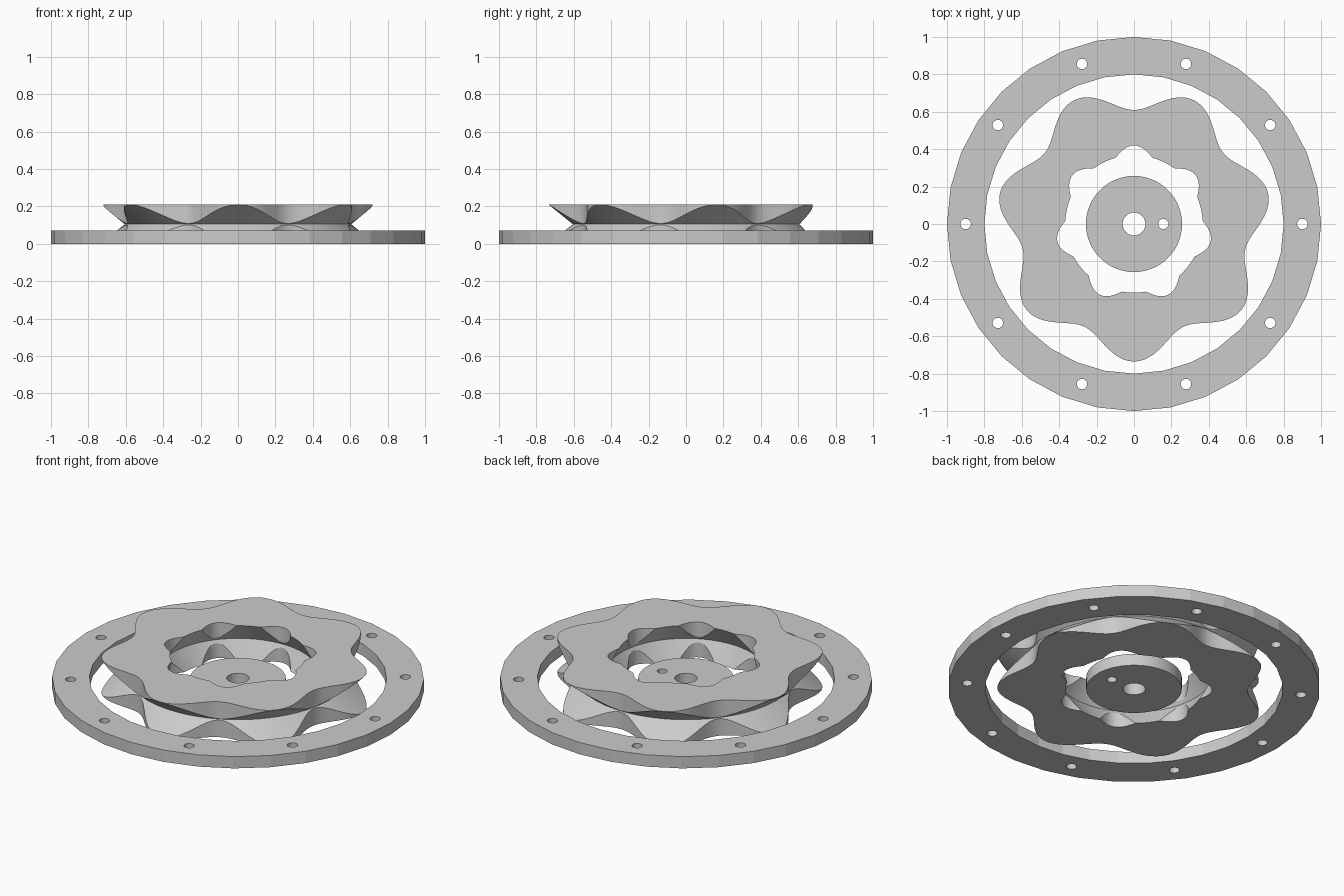
import bpy, bmesh
from math import sin, cos, pi, radians

cube = bpy.data.objects.get("Cube")
if cube:
    bpy.data.objects.remove(cube, do_unlink=True)

GREY = (0.6, 0.6, 0.6, 1)
metal = bpy.data.materials.new("plain grey")
metal.use_nodes = True
metal.diffuse_color = GREY
metal.node_tree.nodes["Principled BSDF"].inputs["Base Color"].default_value = GREY

PLATE = 0.07      # thickness of the flat parts
HEIGHT = 0.21     # height of the lobed gear
LOBES = 7
STEPS = 336


def finish(obj):
    bpy.ops.object.select_all(action='DESELECT')
    bpy.context.view_layer.objects.active = obj
    obj.select_set(True)
    if obj.type == 'CURVE':
        bpy.ops.object.convert(target='MESH')
        obj = bpy.context.object
    obj.data.materials.clear()
    obj.data.materials.append(metal)
    bpy.ops.object.shade_smooth_by_angle(angle=radians(10))


def plate(name, circles):
    """Flat plate from circles (x, y, radius, sides); inner circles become holes."""
    curve = bpy.data.curves.new(name, 'CURVE')
    curve.dimensions = '2D'
    curve.fill_mode = 'BOTH'
    curve.extrude = PLATE / 2
    for x, y, r, sides in circles:
        spline = curve.splines.new('POLY')
        spline.points.add(sides - 1)
        spline.use_cyclic_u = True
        for i, p in enumerate(spline.points):
            a = 2 * pi * i / sides
            p.co = (x + r * cos(a), y + r * sin(a), 0, 1)
    obj = bpy.data.objects.new(name, curve)
    obj.location.z = PLATE / 2
    bpy.context.collection.objects.link(obj)
    finish(obj)


# Outer ring with ten bolt holes
bolts = [(0.9 * cos(k * pi / 5), 0.9 * sin(k * pi / 5), 0.028, 24) for k in range(10)]
plate("outer_ring", [(0, 0, 1, 32), (0, 0, 0.8, 32)] + bolts)

# Centre disc with shaft hole and pin hole
plate("centre_disc", [(0, 0, 0.257, 96), (0, 0, 0.061, 32), (0.157, 0, 0.027, 24)])


def wall(lobe, end, waist):
    """Half section of a lobed wall cut by a V groove, from the base to the waist."""
    mid = HEIGHT / 2
    t = min(max((lobe - end) / (waist - end), 0), 1)
    edge = end + t * (waist - end)
    # The groove only removes material, so a lobe past the waist stays straight
    foot = max(lobe, end) if waist > end else min(lobe, end)
    tip = max(lobe, waist) if waist > end else min(lobe, waist)
    half = [(foot, 0), (foot if t < 1 else tip, t * mid), (tip, mid)]
    return half + [(r, HEIGHT - z) for r, z in reversed(half[:-1])]


# Lobed gear: wavy outside and bore, both with a V groove round the waist
bm = bmesh.new()
loops = []
for i in range(STEPS):
    a = 2 * pi * i / STEPS
    wave = cos(LOBES * (a + pi / 2))
    outer = wall(0.6725 + 0.0625 * wave, 0.735, 0.605)
    inner = wall(0.38 - 0.04 * wave, 0.367, 0.43)
    loops.append([bm.verts.new((r * cos(a), r * sin(a), z))
                  for r, z in outer + inner[::-1]])
for i, loop in enumerate(loops):
    nxt = loops[(i + 1) % STEPS]
    for j in range(len(loop)):
        k = (j + 1) % len(loop)
        bm.faces.new((loop[j], nxt[j], nxt[k], loop[k]))
bmesh.ops.remove_doubles(bm, verts=bm.verts, dist=0.00001)
bmesh.ops.recalc_face_normals(bm, faces=bm.faces)
mesh = bpy.data.meshes.new("lobed_gear")
bm.to_mesh(mesh)
bm.free()
gear = bpy.data.objects.new("lobed_gear", mesh)
bpy.context.collection.objects.link(gear)
finish(gear)
